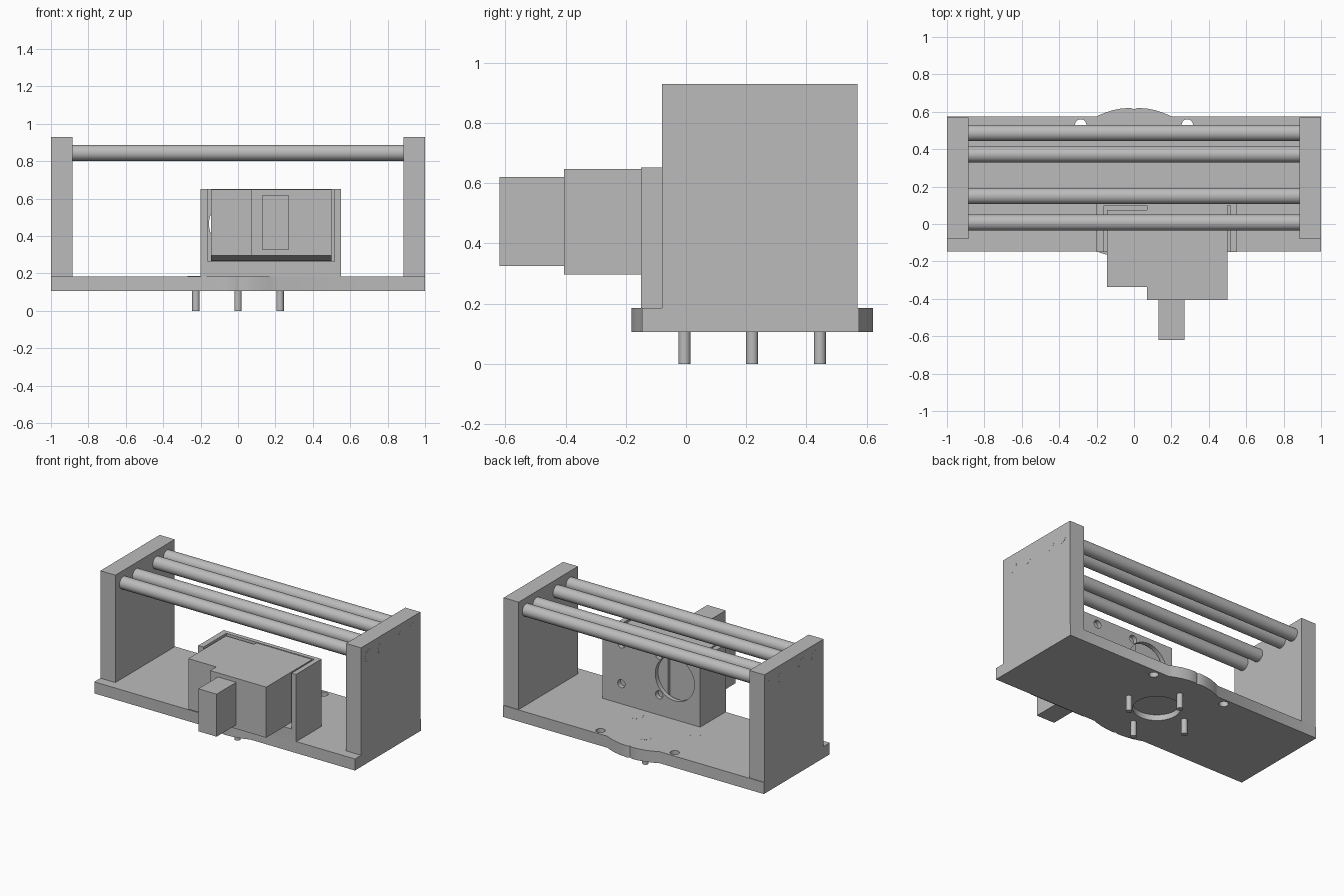
import bpy
import bmesh
import math
from mathutils import Matrix, Vector

cube = bpy.data.objects.get("Cube")
if cube:
    bpy.data.objects.remove(cube, do_unlink=True)

# One plain grey for the whole assembly
GREY = (0.5, 0.5, 0.5, 1)
grey = bpy.data.materials.new("machined_grey")
grey.use_nodes = True
grey.diffuse_color = GREY
grey.node_tree.nodes["Principled BSDF"].inputs["Base Color"].default_value = GREY


def finish(name, bm):
    bmesh.ops.recalc_face_normals(bm, faces=bm.faces)
    mesh = bpy.data.meshes.new(name)
    bm.to_mesh(mesh)
    bm.free()
    mesh.materials.append(grey)
    obj = bpy.data.objects.new(name, mesh)
    bpy.context.collection.objects.link(obj)
    return obj


def prism(name, outline, lo, hi, axis="Z"):
    """Extrude an outline along Z (x, y points) or X (y, z points)."""
    bm = bmesh.new()
    place = (lambda p: (p[0], p[1], lo)) if axis == "Z" else (lambda p: (lo, p[0], p[1]))
    face = bm.faces.new([bm.verts.new(place(p)) for p in outline])
    out = bmesh.ops.extrude_face_region(bm, geom=[face])
    shift = Vector((0, 0, hi - lo)) if axis == "Z" else Vector((hi - lo, 0, 0))
    moved = [v for v in out["geom"] if isinstance(v, bmesh.types.BMVert)]
    bmesh.ops.translate(bm, verts=moved, vec=shift)
    return finish(name, bm)


def box(name, x, y, z):
    corners = [(x[0], y[0]), (x[1], y[0]), (x[1], y[1]), (x[0], y[1])]
    return prism(name, corners, z[0], z[1])


def cylinder(name, radius, start, end, sides=40):
    a, b = Vector(start), Vector(end)
    turn = (b - a).to_track_quat("Z", "Y").to_matrix().to_4x4()
    bm = bmesh.new()
    bmesh.ops.create_cone(bm, cap_ends=True, segments=sides, radius1=radius,
                          radius2=radius, depth=(b - a).length,
                          matrix=Matrix.Translation((a + b) / 2) @ turn)
    return finish(name, bm)


def activate(obj):
    bpy.ops.object.select_all(action="DESELECT")
    obj.select_set(True)
    bpy.context.view_layer.objects.active = obj


def smooth(obj):
    activate(obj)
    bpy.ops.object.shade_smooth_by_angle(angle=math.radians(30))


def cut(obj, cutter):
    cutter.hide_render = True
    activate(obj)
    mod = obj.modifiers.new("cut", "BOOLEAN")
    mod.operation, mod.solver, mod.object = "DIFFERENCE", "EXACT", cutter
    bpy.ops.object.modifier_apply(modifier=mod.name)
    bpy.data.objects.remove(cutter, do_unlink=True)


# Base plate with a shallow notched bulge on its front and back edges
BACK, FRONT = 0.575, -0.147
BASE_LOW, BASE_TOP = 0.105, 0.185
half = [(0.2, 0), (0.17, 0.014), (0.12, 0.032), (0.07, 0.042), (0.02, 0.046)]
bulge = half + [(0, 0.038)] + [(-x, h) for x, h in reversed(half)]
outline = [(1, FRONT), (1, BACK)] + [(x, BACK + h) for x, h in bulge]
outline += [(-1, BACK), (-1, FRONT)] + [(-x, FRONT - h * 0.75) for x, h in bulge]
base = prism("base_plate", outline, BASE_LOW, BASE_TOP)
for side in (-1, 1):
    cut(base, cylinder("hole", 0.03, (side * 0.285, 0.53, 0), (side * 0.285, 0.53, 0.3)))
cut(base, cylinder("pocket", 0.15, (0, 0.22, 0.05), (0, 0.22, 0.145), 64))
smooth(base)

# Locating pegs under the base, with flush round heads
for i, (x, y) in enumerate([(0, -0.005), (0.225, 0.22), (0, 0.445), (-0.225, 0.22)]):
    smooth(cylinder(f"peg_{i + 1}", 0.02, (x, y, 0), (x, y, 0.17)))
    smooth(cylinder(f"peg_head_{i + 1}", 0.045, (x, y, 0.15), (x, y, BASE_TOP + 0.0005)))

# Upright end plates
for name, side in (("left", 1), ("right", -1)):
    box(f"{name}_end_plate", sorted((side * 0.885, side)), (-0.08, 0.57), (BASE_TOP, 0.93))

# Four rods spanning the end plates
for i, y in enumerate((0.008, 0.15, 0.372, 0.487)):
    smooth(cylinder(f"rod_{i + 1}", 0.043, (-1.0005, y, 0.845), (1.0005, y, 0.845)))

# Motor bracket: open tray with a bored back wall
bracket = box("motor_bracket", (-0.2, 0.55), (-0.15, 0.13), (BASE_TOP, 0.652))
cut(bracket, box("tray", (-0.16, 0.515), (-0.3, 0.1), (0.265, 0.8)))
bores = [(-0.005, 0.465, 0.15)]
bores += [(x, z, 0.028) for x in (0.115, 0.405) for z in (0.325, 0.6)]
for x, z, r in bores:
    cut(bracket, cylinder("bore", r, (x, 0.05, z), (x, 0.2, z), 48))
smooth(bracket)

# Stepped motor body, its sloped seat and the front connector
prism("motor_body", [(-0.145, -0.338), (0.07, -0.338), (0.07, -0.405), (0.5, -0.405),
                     (0.5, 0.098), (0.07, 0.098), (0.07, 0.075), (-0.145, 0.075)],
      0.297, 0.648)
prism("motor_seat", [(-0.14, 0.3), (0.07, 0.266), (0.07, 0.3)], -0.145, 0.5, "X")
box("motor_connector", (0.13, 0.27), (-0.62, -0.4), (0.325, 0.62))
